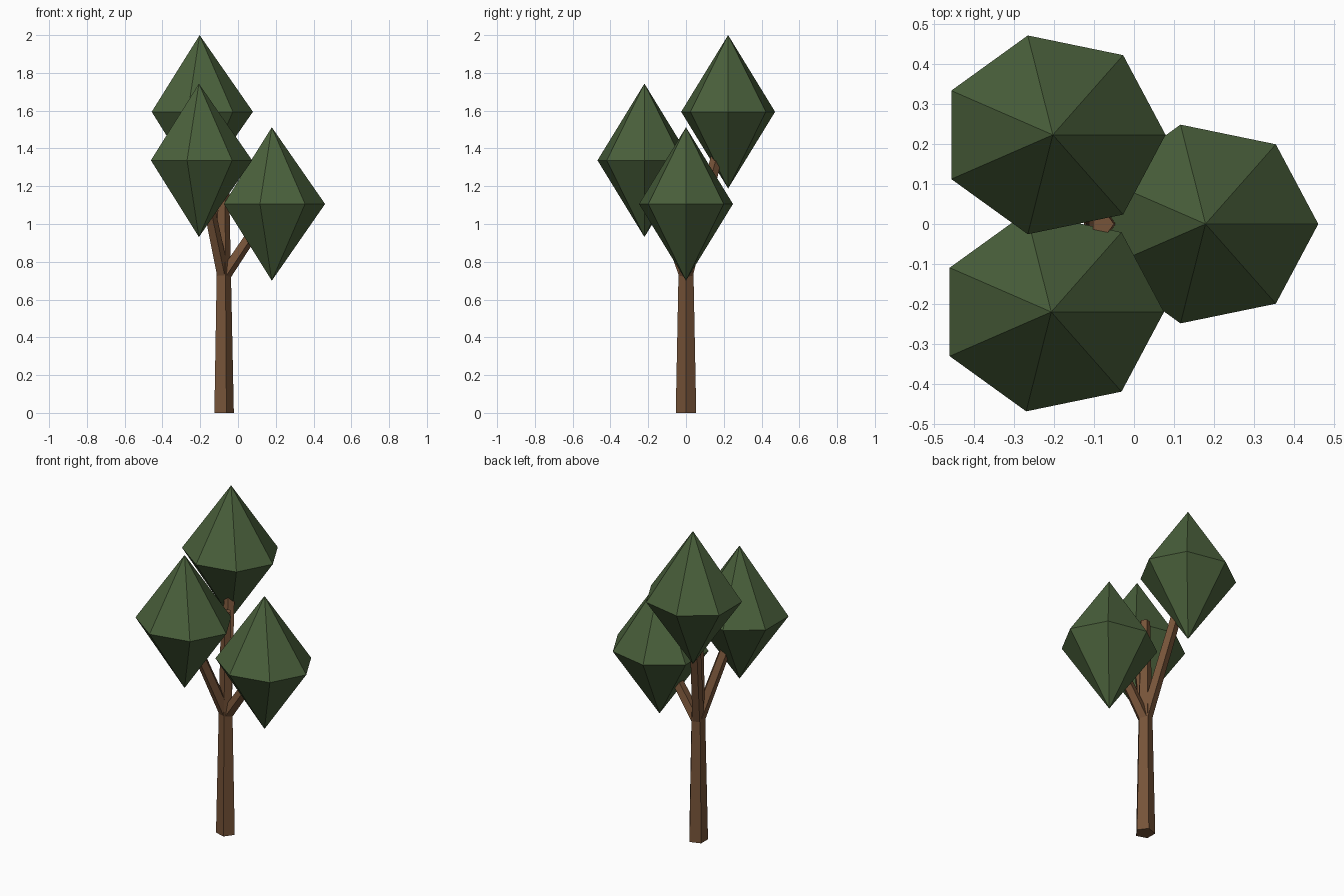
import bpy, bmesh, math
from mathutils import Vector, Matrix

if "Cube" in bpy.data.objects:
    bpy.data.objects.remove(bpy.data.objects["Cube"])

def material(name, rgb):
    m = bpy.data.materials.new(name)
    m.diffuse_color = (*rgb, 1)
    m.use_nodes = True
    m.node_tree.nodes["Principled BSDF"].inputs["Base Color"].default_value = m.diffuse_color
    return m

BARK = material("bark brown", (0.181, 0.087, 0.040))
LEAF = material("leaf green", (0.068, 0.117, 0.044))

def finish(name, bm, mat):
    bmesh.ops.recalc_face_normals(bm, faces=bm.faces)
    me = bpy.data.meshes.new(name)
    bm.to_mesh(me)
    bm.free()
    me.materials.append(mat)
    bpy.context.collection.objects.link(bpy.data.objects.new(name, me))

def limb(name, start, end, r1, r2):
    """Tapered five-sided limb between two points."""
    a, b = Vector(start), Vector(end)
    d = b - a
    turn = Vector((0, 0, 1)).rotation_difference(d).to_matrix().to_4x4()
    bm = bmesh.new()
    rings = []
    for z, r in ((0, r1), (d.length, r2)):
        rings.append([bm.verts.new((r * math.cos(i * math.tau / 5),
                                    r * math.sin(i * math.tau / 5), z)) for i in range(5)])
    lo, hi = rings
    bm.faces.new(lo)
    bm.faces.new(hi)
    for i in range(5):
        j = (i + 1) % 5
        bm.faces.new((lo[i], lo[j], hi[j], hi[i]))
    bm.transform(Matrix.Translation(a) @ turn)
    finish(name, bm, BARK)

def crown(name, c, rx=0.282, ry=0.255, h=0.406):
    """Seven-sided double pyramid of leaves."""
    c = Vector(c)
    bm = bmesh.new()
    rim = [bm.verts.new(c + Vector((rx * math.cos(i * math.tau / 7),
                                    ry * math.sin(i * math.tau / 7), 0))) for i in range(7)]
    for s in (1, -1):
        tip = bm.verts.new(c + Vector((0, 0, s * h)))
        for i in range(7):
            bm.faces.new((rim[i], rim[(i + 1) % 7], tip))
    finish(name, bm, LEAF)

# Trunk
limb("trunk", (-0.079, 0, 0), (-0.079, 0, 1.35), 0.057, 0.029)

# Branches, each ending inside its leaf crown
for label, centre in (("back", (-0.203, 0.223, 1.594)),
                      ("front", (-0.207, -0.22, 1.337)),
                      ("right", (0.179, 0, 1.106))):
    limb(label + "_branch", (-0.079, 0, 0.72), centre, 0.036, 0.030)
    crown(label + "_leaf_crown", centre)
